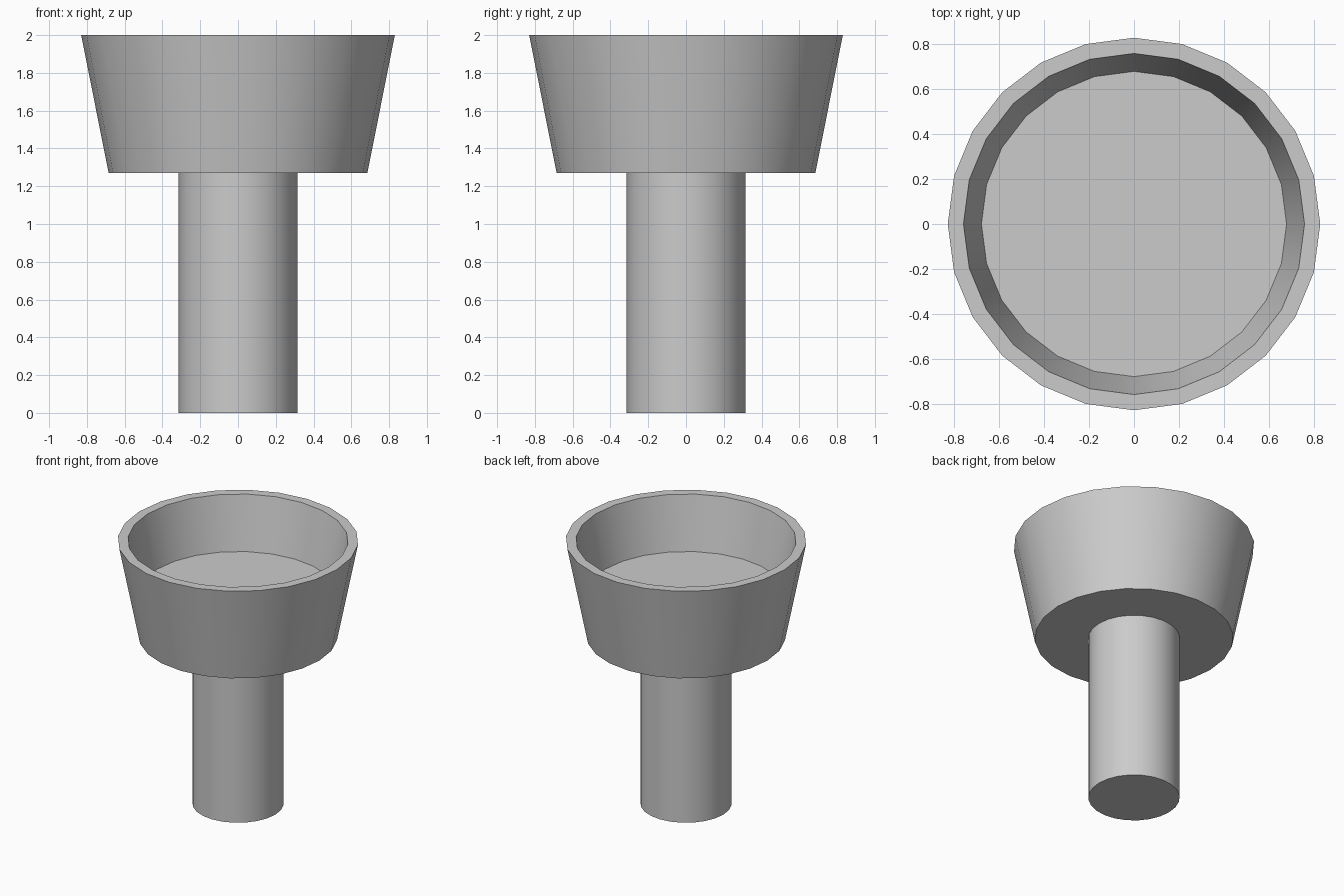
import bpy
import math

SIDES = 24

cube = bpy.data.objects.get("Cube")
if cube:
    bpy.data.objects.remove(cube, do_unlink=True)

# Single plain grey
grey = bpy.data.materials.new("light_grey")
grey.use_nodes = True
colour = (0.6, 0.6, 0.6, 1.0)
grey.diffuse_color = colour
grey.node_tree.nodes["Principled BSDF"].inputs["Base Color"].default_value = colour


def lathe(name, profile):
    """Spin (radius, height) rings about z and cap both ends."""
    verts = [(r * math.cos(math.tau * i / SIDES), r * math.sin(math.tau * i / SIDES), z)
             for r, z in profile for i in range(SIDES)]
    faces = [(k * SIDES + i, k * SIDES + (i + 1) % SIDES,
              (k + 1) * SIDES + (i + 1) % SIDES, (k + 1) * SIDES + i)
             for k in range(len(profile) - 1) for i in range(SIDES)]
    faces.append(tuple(reversed(range(SIDES))))
    faces.append(tuple(range((len(profile) - 1) * SIDES, len(profile) * SIDES)))
    mesh = bpy.data.meshes.new(name)
    mesh.from_pydata(verts, [], faces)
    mesh.materials.append(grey)
    obj = bpy.data.objects.new(name, mesh)
    bpy.context.collection.objects.link(obj)
    bpy.ops.object.select_all(action="DESELECT")
    obj.select_set(True)
    bpy.context.view_layer.objects.active = obj
    bpy.ops.object.shade_smooth_by_angle(angle=math.radians(30))
    return obj


# Round stem
lathe("stem", [(0.315, 0), (0.315, 1.27)])

# Flared cup: outer wall, flat rim, inner wall, recessed floor
lathe("cup", [(0.685, 1.27), (0.83, 2.0), (0.76, 2.0), (0.68, 1.6)])
